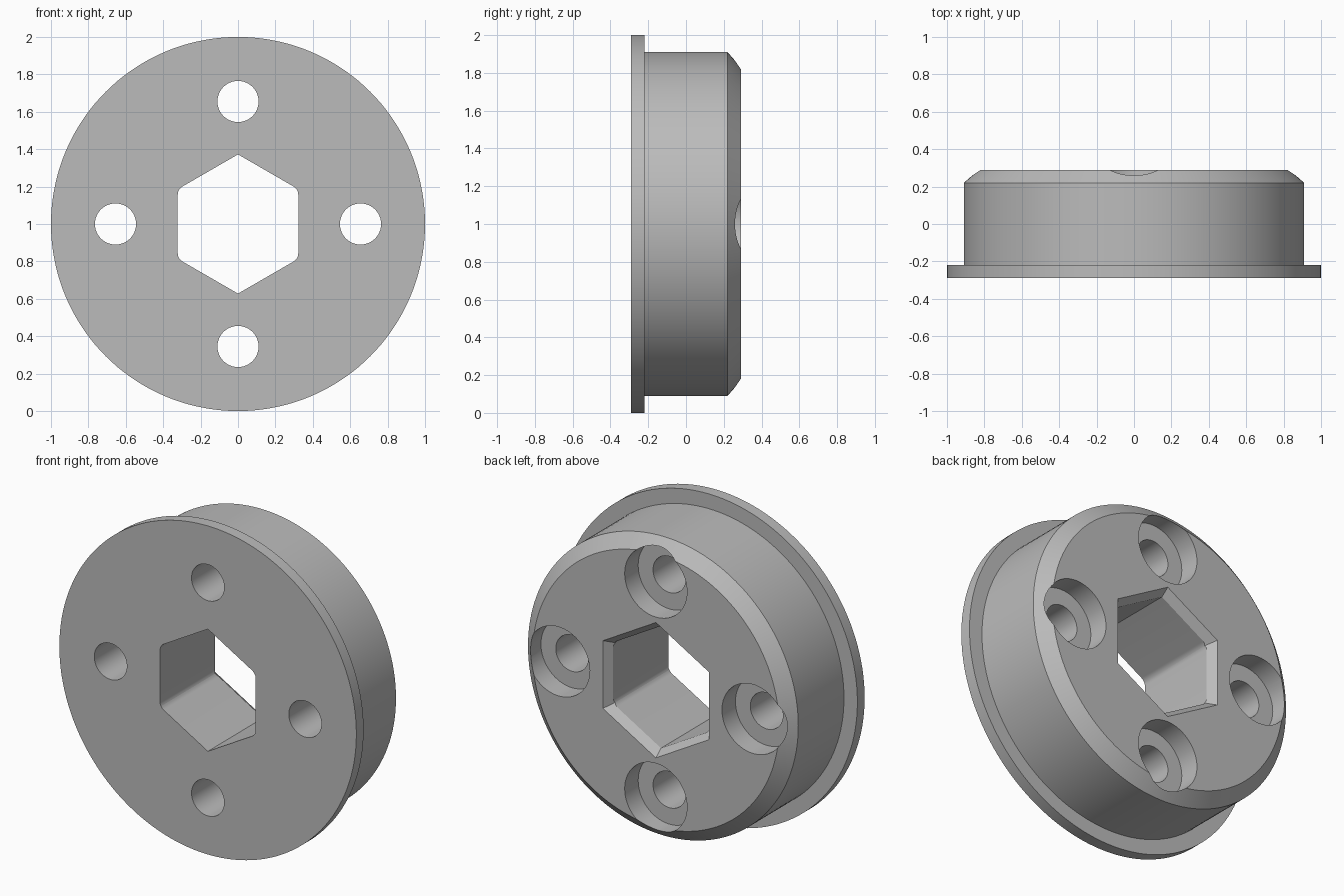
import bpy
import bmesh
from math import sin, cos, pi, radians, sqrt

default = bpy.data.objects.get("Cube")
if default:
    bpy.data.objects.remove(default, do_unlink=True)

metal = bpy.data.materials.new("plain grey")
metal.use_nodes = True
GREY = (0.5, 0.5, 0.5, 1)
metal.diffuse_color = GREY
metal.node_tree.nodes["Principled BSDF"].inputs["Base Color"].default_value = GREY


def loft(name, rings):
    """Closed solid through equal-length rings of points."""
    bm = bmesh.new()
    loops = [[bm.verts.new(p) for p in ring] for ring in rings]
    for a, b in zip(loops, loops[1:]):
        for i in range(len(a)):
            j = (i + 1) % len(a)
            bm.faces.new((a[i], a[j], b[j], b[i]))
    bm.faces.new(loops[0])
    bm.faces.new(loops[-1])
    bmesh.ops.recalc_face_normals(bm, faces=bm.faces)
    mesh = bpy.data.meshes.new(name)
    bm.to_mesh(mesh)
    bm.free()
    mesh.materials.append(metal)
    obj = bpy.data.objects.new(name, mesh)
    bpy.context.collection.objects.link(obj)
    return obj


def circle(r, y, n, cx=0, cz=1):
    return [(cx + r * cos(2 * pi * i / n), y, cz + r * sin(2 * pi * i / n))
            for i in range(n)]


def hexagon(r, y, fillet=0, steps=6):
    """Point-up hexagon, with the four side corners optionally rounded."""
    pts = []
    for k in range(6):
        a = radians(30 + 60 * k)
        if fillet and k not in (1, 4):
            d = r - fillet * 2 / sqrt(3)
            for s in range(steps + 1):
                t = a + radians(60 * s / steps - 30)
                pts.append((d * cos(a) + fillet * cos(t), y,
                            1 + d * sin(a) + fillet * sin(t)))
        else:
            pts.append((r * cos(a), y, 1 + r * sin(a)))
    return pts


# Flanged body with a chamfered back rim
FRONT, BACK = -0.29, 0.29
profile = [(1, FRONT), (1, -0.22), (0.91, -0.22), (0.91, 0.22), (0.83, BACK)]
body = loft("flanged_hub", [circle(r, y, 144) for r, y in profile])

# Hexagonal bore and its flared mouth at the back
cutters = [
    loft("hex_bore_cutter", [hexagon(0.372, y, 0.05) for y in (-0.5, 0.5)]),
    loft("hex_mouth_cutter", [hexagon(0.372 + 0.8 * (y - 0.24), y)
                              for y in (0.2, 0.4)]),
]

# Four counterbored bolt holes
bolt = [(0.11, -0.5), (0.11, 0.16), (0.21, 0.16), (0.21, 0.5)]
for k in range(4):
    a = k * pi / 2
    cutters.append(loft("bolt_hole_cutter", [
        circle(r, y, 64, 0.655 * cos(a), 1 + 0.655 * sin(a)) for r, y in bolt]))

for cutter in cutters:
    mod = body.modifiers.new("cut", "BOOLEAN")
    mod.operation = "DIFFERENCE"
    mod.solver = "EXACT"
    mod.object = cutter

# Apply the cuts, then remove the cutters
bpy.ops.object.select_all(action="DESELECT")
body.select_set(True)
bpy.context.view_layer.objects.active = body
for mod in list(body.modifiers):
    bpy.ops.object.modifier_apply(modifier=mod.name)
for cutter in cutters:
    bpy.data.objects.remove(cutter, do_unlink=True)
bpy.ops.object.shade_smooth_by_angle(angle=radians(25))
